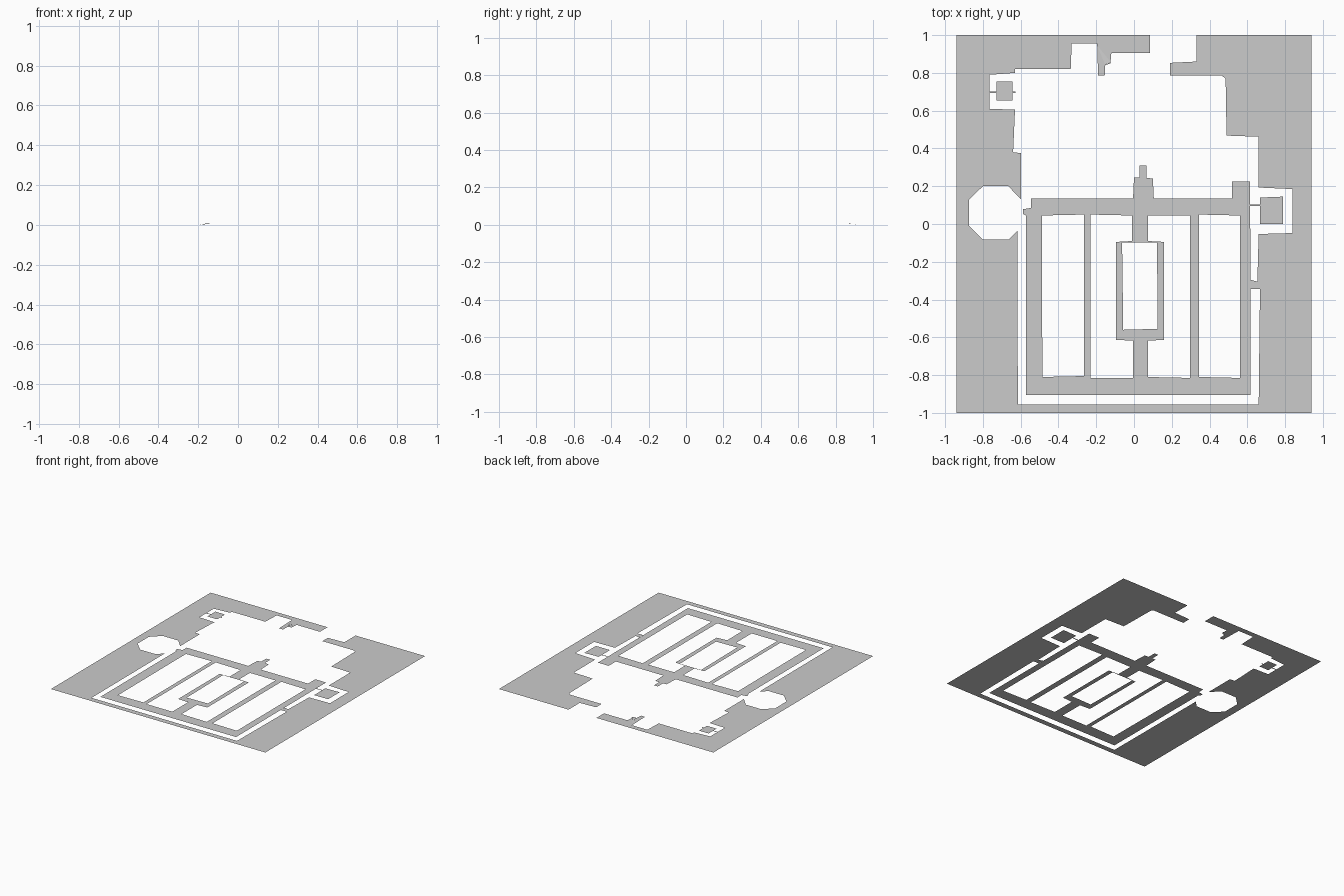
import bpy, bmesh
from mathutils import Vector
from mathutils.geometry import tessellate_polygon


def sheet(name, outline, holes=()):
    """Flat plate from an outline and optional cut-outs; points are (x, y) or (x, y, z)."""
    loops = [[Vector((p[0], p[1], p[2] if len(p) > 2 else 0.0)) for p in lp]
             for lp in (outline, *holes)]
    bm = bmesh.new()
    verts = [bm.verts.new(p) for lp in loops for p in lp]
    for tri in tessellate_polygon(loops):
        try:
            face = bm.faces.new([verts[i] for i in tri])
        except ValueError:
            continue
        face.normal_update()
        if face.normal.z < 0:
            face.normal_flip()
    mesh = bpy.data.meshes.new(name)
    bm.to_mesh(mesh)
    bm.free()
    obj = bpy.data.objects.new(name, mesh)
    bpy.context.collection.objects.link(obj)
    return obj


def rect(x0, y0, x1, y1):
    return [(x0, y0), (x1, y0), (x1, y1), (x0, y1)]


# West side and back-left edge of the surrounding ground, with the octagonal bay
sheet("west_ground", [
    (-0.94, -0.955), (-0.94, 1), (0.085, 1), (0.085, 0.905), (-0.12, 0.905),
    (-0.125, 0.85), (-0.153, 0.84), (-0.155, 0.785), (-0.19, 0.785),
    (-0.195, 0.955), (-0.33, 0.955), (-0.335, 0.82), (-0.63, 0.82), (-0.63, 0.8),
    (-0.765, 0.79), (-0.765, 0.61), (-0.63, 0.605), (-0.64, 0.38),
    (-0.598, 0.375), (-0.598, 0.13),
    (-0.665, 0.2), (-0.80, 0.2), (-0.873, 0.13), (-0.873, -0.01),
    (-0.80, -0.083), (-0.665, -0.083), (-0.617, -0.035), (-0.615, -0.955)])

# Strip along the front
sheet("front_ground", rect(-0.94, -1, 0.94, -0.955))

# East side and back-right corner, with the link to the court frame
sheet("east_ground", [
    (0.94, -0.955), (0.66, -0.955), (0.667, -0.345), (0.617, -0.345),
    (0.617, -0.295), (0.653, -0.305), (0.66, -0.053), (0.84, -0.048),
    (0.84, 0.185), (0.66, 0.193), (0.66, 0.462), (0.49, 0.468),
    (0.485, 0.77), (0.465, 0.785), (0.19, 0.785), (0.19, 0.853),
    (0.33, 0.86), (0.33, 1), (0.94, 1)])

# Court frame with four long openings and one central opening
court = [
    (-0.573, -0.905), (0.617, -0.905), (0.615, 0.225), (0.52, 0.225),
    (0.52, 0.135), (0.105, 0.135), (0.1, 0.24), (0.065, 0.245), (0.065, 0.31),
    (0.03, 0.31), (0.03, 0.245), (0, 0.245), (-0.005, 0.135), (-0.545, 0.135),
    (-0.545, 0.085), (-0.587, 0.078), (-0.587, 0.053), (-0.573, 0.045)]
openings = [
    [(-0.488, 0.045), (-0.265, 0.05), (-0.265, -0.805), (-0.485, -0.81)],
    [(-0.23, 0.05), (-0.01, 0.045), (-0.01, -0.09), (-0.095, -0.095),
     (-0.095, -0.613), (-0.005, -0.618), (-0.005, -0.815), (-0.23, -0.815)],
    [(0.073, 0.045), (0.297, 0.045), (0.297, -0.815), (0.073, -0.81),
     (0.073, -0.618), (0.16, -0.613), (0.16, -0.095), (0.073, -0.09)],
    [(0.345, 0.05), (0.56, 0.045), (0.56, -0.815), (0.345, -0.81)],
    [(-0.063, -0.098), (0.122, -0.098), (0.125, -0.555), (-0.057, -0.56)],
]
sheet("court_frame", court, openings)

# Two small pads standing inside the side alcoves
sheet("west_pad", rect(-0.727, 0.655, -0.642, 0.755))
sheet("east_pad", [(0.667, 0), (0.79, 0), (0.79, 0.145), (0.667, 0.14)])

# Thin slivers tying the pads to their surroundings
for name, x0, x1, y in (("west_pad_link_outer", -0.77, -0.727, 0.698),
                        ("west_pad_link_inner", -0.642, -0.628, 0.698),
                        ("east_pad_link", 0.615, 0.667, 0.1)):
    sheet(name, rect(x0, y - 0.004, x1, y + 0.004))

# Slightly raised fold at the back doorway
sheet("raised_fold", [(-0.195, 0.945), (-0.153, 0.845, 0.008), (-0.122, 0.855, 0.008)])
